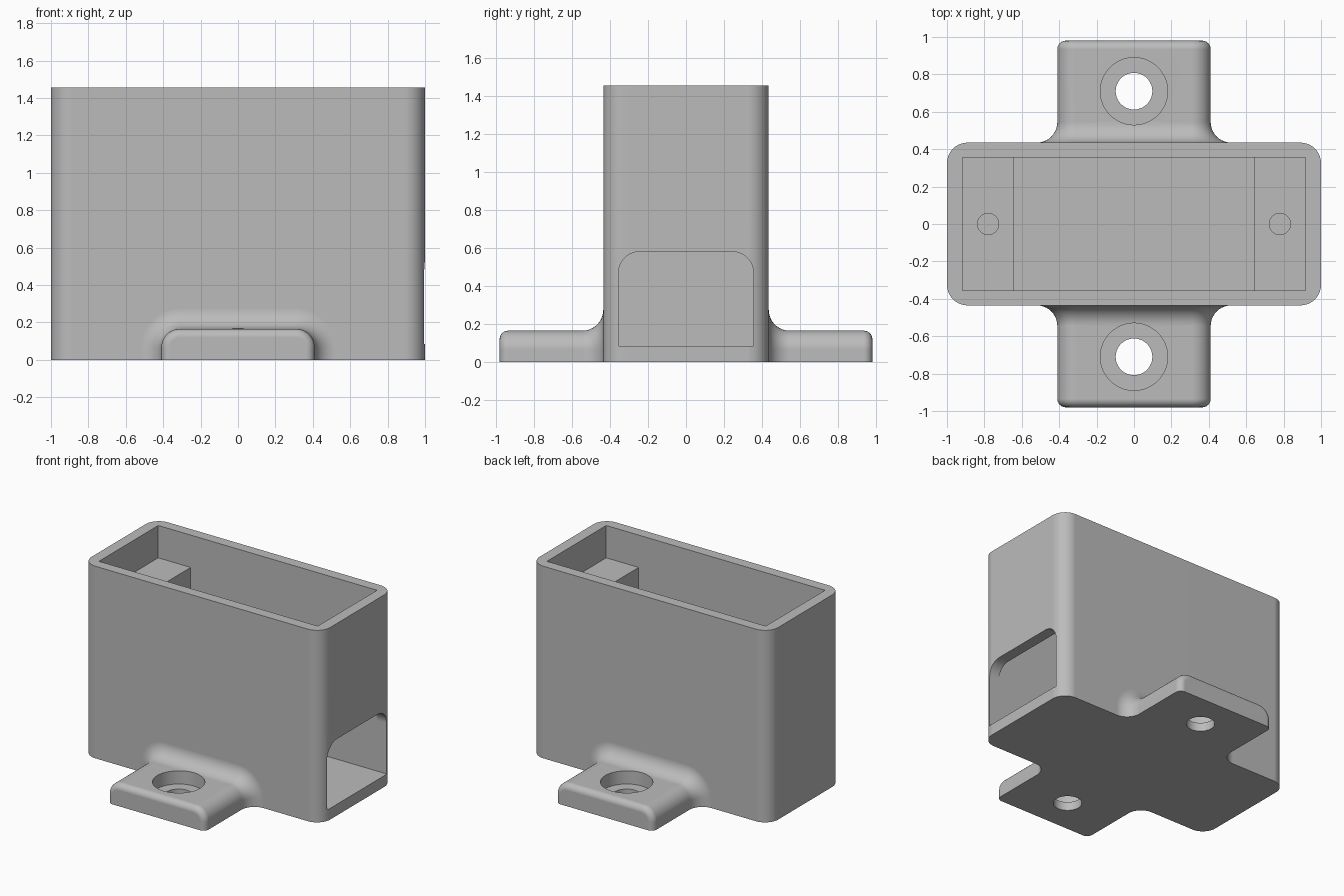
import bpy, bmesh
from math import sin, cos, pi, radians

if "Cube" in bpy.data.objects:
    bpy.data.objects.remove(bpy.data.objects["Cube"])

HEIGHT, HALF_X, HALF_Y = 1.455, 1.0, 0.435
IN_X, IN_Y, FLOOR = 0.917, 0.355, 0.085
TAB_END, TAB_W, TAB_H = 0.98, 0.41, 0.165
FILLET, ROUND = 0.11, 0.045
STEPS = 10

grey = bpy.data.materials.new("plain grey")
grey.use_nodes = True
colour = (0.5, 0.5, 0.5, 1)
grey.diffuse_color = colour
grey.node_tree.nodes["Principled BSDF"].inputs["Base Color"].default_value = colour


def outline(half_w, low, high, r_low, r_high):
    """Rectangle outline, counterclockwise, with rounded lower and upper corners."""
    pts = []
    corners = [(half_w, high, -1, -1, r_high, 0), (-half_w, high, 1, -1, r_high, 1),
               (-half_w, low, 1, 1, r_low, 2), (half_w, low, -1, 1, r_low, 3)]
    for u, v, su, sv, r, quarter in corners:
        if r == 0:
            pts.append((u, v))
            continue
        for i in range(STEPS + 1):
            a = (quarter + i / STEPS) * pi / 2
            pts.append((u + su * r + r * cos(a), v + sv * r + r * sin(a)))
    return pts


def loft(name, rings):
    """Closed solid through matching rings of points."""
    bm = bmesh.new()
    rows = [[bm.verts.new(p) for p in ring] for ring in rings]
    for a, b in zip(rows, rows[1:]):
        for i in range(len(a)):
            j = (i + 1) % len(a)
            bm.faces.new((a[i], a[j], b[j], b[i]))
    bm.faces.new(rows[0])
    bm.faces.new(rows[-1])
    bmesh.ops.recalc_face_normals(bm, faces=bm.faces)
    mesh = bpy.data.meshes.new(name)
    bm.to_mesh(mesh)
    bm.free()
    mesh.materials.append(grey)
    obj = bpy.data.objects.new(name, mesh)
    bpy.context.collection.objects.link(obj)
    return obj


def upright(name, half_x, half_y, z0, z1, r=0, x=0):
    pts = outline(half_x, -half_y, half_y, r, r)
    return loft(name, [[(x + u, v, z) for u, v in pts] for z in (z0, z1)])


def cylinder(name, r, x, y, z0, z1, sides=48):
    ring = [(x + r * cos(2 * pi * i / sides), y + r * sin(2 * pi * i / sides))
            for i in range(sides)]
    return loft(name, [[(u, v, z) for u, v in ring] for z in (z0, z1)])


def combine(target, tool, operation):
    mod = target.modifiers.new(operation.title(), 'BOOLEAN')
    mod.operation, mod.object, mod.solver = operation, tool, 'EXACT'
    bpy.context.view_layer.objects.active = target
    bpy.ops.object.modifier_apply(modifier=mod.name)
    bpy.data.objects.remove(tool)


def finish(obj):
    bpy.ops.object.select_all(action='DESELECT')
    obj.select_set(True)
    bpy.context.view_layer.objects.active = obj
    bpy.ops.object.shade_smooth_by_angle(angle=radians(30))
    mod = obj.modifiers.new("Even shading", 'WEIGHTED_NORMAL')
    mod.keep_sharp = True


def mounting_tab(side):
    """Tab whose section grows into the wall fillet and shrinks at its rounded end."""
    angles = [i / STEPS * pi / 2 for i in range(STEPS + 1)]
    sections = [(HALF_Y - 0.03, FILLET)]
    sections += [(HALF_Y + FILLET * (1 - sin(a)), FILLET * (1 - cos(a)))
                 for a in reversed(angles)]
    sections += [(TAB_END - ROUND * (1 - sin(a)), -ROUND * (1 - cos(a))) for a in angles]
    rings = []
    for y, grow in sections:
        pts = outline(TAB_W + grow, 0, TAB_H + grow, 0, 0.1 + grow)
        rings.append([(u, side * y, v) for u, v in pts])
    return loft("mounting_tab", rings)


# Housing with its two tabs
housing = upright("housing", HALF_X, HALF_Y, 0, HEIGHT, 0.11)
for side in (-1, 1):
    combine(housing, mounting_tab(side), 'UNION')

# Open cavity
combine(housing, upright("cavity", IN_X, IN_Y, FLOOR, HEIGHT + 0.1), 'DIFFERENCE')

# Side opening with rounded upper corners
arch = outline(IN_Y, FLOOR, 0.58, 0, 0.11)
combine(housing, loft("side_opening", [[(x, u, v) for u, v in arch] for x in (0.8, 1.1)]),
        'DIFFERENCE')

# Counterbored screw holes in the tabs
for side in (-1, 1):
    y = side * 0.71
    combine(housing, cylinder("screw_hole", 0.098, 0, y, -0.1, 0.3), 'DIFFERENCE')
    combine(housing, cylinder("counterbore", 0.18, 0, y, 0.065, 0.3), 'DIFFERENCE')
finish(housing)

# Raised screw blocks at both ends of the cavity
for side, label in ((-1, "right"), (1, "left")):
    block = upright(label + "_screw_block", 0.14, IN_Y + 0.01, 0.9, 1.21, x=side * 0.785)
    combine(block, cylinder("pilot_hole", 0.057, side * 0.78, 0, 0.8, 1.3, 32), 'DIFFERENCE')
    finish(block)
